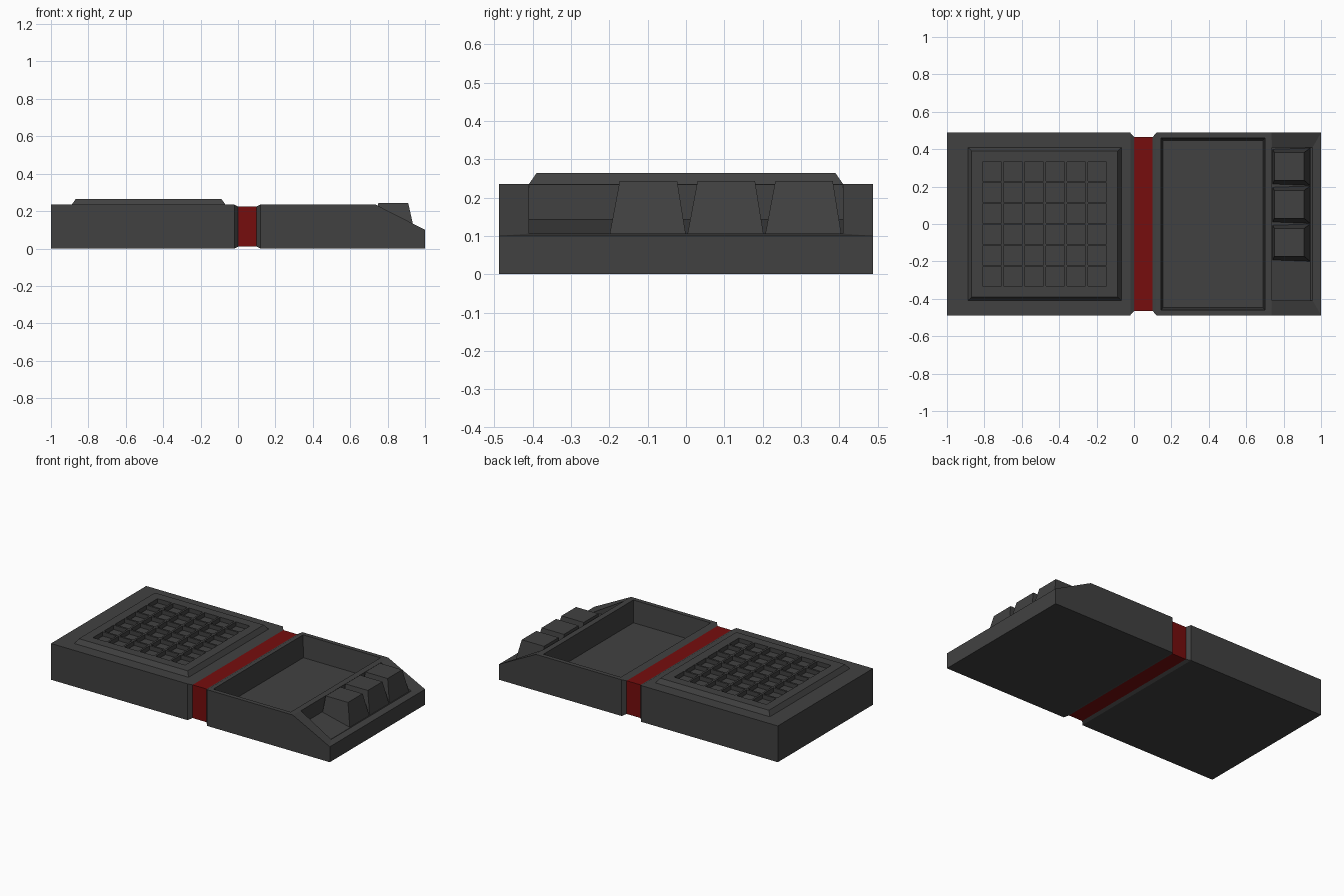
import bpy, bmesh

cube = bpy.data.objects.get("Cube")
if cube:
    bpy.data.objects.remove(cube, do_unlink=True)


def material(name, rgb):
    m = bpy.data.materials.new(name)
    m.use_nodes = True
    m.diffuse_color = (*rgb, 1)
    m.node_tree.nodes["Principled BSDF"].inputs["Base Color"].default_value = (*rgb, 1)
    return m


GREY = material("dark grey", (0.053, 0.053, 0.053))
RED = material("deep red", (0.18, 0.004, 0.004))


def rect_x(x, y, z0, z1):
    """Rectangle across the x axis, centred on y = 0."""
    return [(x, -y, z0), (x, y, z0), (x, y, z1), (x, -y, z1)]


def rect_z(x0, x1, y0, y1, z):
    """Level rectangle."""
    return [(x0, y0, z), (x1, y0, z), (x1, y1, z), (x0, y1, z)]


def loft(rings):
    """Closed solid through four-cornered rings."""
    bm = bmesh.new()
    rows = [[bm.verts.new(p) for p in ring] for ring in rings]
    for a, b in zip(rows, rows[1:]):
        for i in range(4):
            j = (i + 1) % 4
            bm.faces.new((a[i], a[j], b[j], b[i]))
    bm.faces.new(rows[0])
    bm.faces.new(rows[-1])
    bmesh.ops.recalc_face_normals(bm, faces=bm.faces)
    return bm


def step(bm, face, move):
    """Replace a face by a band leading to a moved copy, and return the copy."""
    outer = list(face.verts)
    inner = [bm.verts.new(move(v.co)) for v in outer]
    bm.faces.remove(face)
    for i in range(len(outer)):
        j = (i + 1) % len(outer)
        bm.faces.new((outer[i], outer[j], inner[j], inner[i]))
    return bm.faces.new(inner)


def finish(name, bm, mat):
    bmesh.ops.recalc_face_normals(bm, faces=bm.faces)
    me = bpy.data.meshes.new(name)
    bm.to_mesh(me)
    bm.free()
    me.materials.append(mat)
    ob = bpy.data.objects.new(name, me)
    bpy.context.collection.objects.link(ob)
    return ob


HALF, TOP = 0.488, 0.235      # outer half depth and deck height
NECK = (0.465, 0.01, 0.225)   # section where the blocks meet the band

# Left block with a chamfered inner end
finish("left_block", loft([rect_x(-1, HALF, 0, TOP), rect_x(-0.02, HALF, 0, TOP),
                           rect_x(0, *NECK)]), GREY)

# Red band between the blocks
finish("centre_band", loft([rect_x(0, *NECK), rect_x(0.1, *NECK)]), RED)

# Right block: deck, sloping end, tray and button recess
bm = loft([rect_x(0.1, *NECK), rect_x(0.12, HALF, 0, TOP),
           rect_x(0.735, HALF, 0, TOP), rect_x(1, HALF, 0, 0.1)])
deck = next(f for f in bm.faces if f.normal.z > 0.99)
slope = next(f for f in bm.faces if f.normal.z > 0.5 and f.normal.x > 0.2)


def side(v):
    return 1 if v.y > 0 else -1


rim = step(bm, deck, lambda v: (0.145 if v.x < 0.4 else 0.7, 0.46 * side(v), TOP))
step(bm, rim, lambda v: (0.156 if v.x < 0.4 else 0.69, 0.447 * side(v), 0.095))
lip = step(bm, slope, lambda v: (0.738, 0.41 * side(v), 0.234) if v.x < 0.8
           else (0.955, 0.41 * side(v), 0.106))
step(bm, lip, lambda v: (0.738, 0.41 * side(v), 0.143) if v.x < 0.8
     else (0.945, 0.41 * side(v), 0.1))
finish("right_block", bm, GREY)

# Three tapered buttons
for i in range(3):
    y = -0.1 + 0.203 * i
    finish(f"button_{i + 1}", loft([
        rect_z(0.738, 0.942, y - 0.1, y + 0.1, 0.1),
        rect_z(0.75, 0.91, y - 0.073, y + 0.077, 0.243)]), GREY)

# Raised panel with a six by six field of square pockets
CELL, PITCH, COUNT = 0.1, 0.1124, 6
CX, PANEL_TOP = -0.478, 0.264
start = -(PITCH * (COUNT - 1) + CELL) / 2
cuts = [-0.39]
for i in range(COUNT):
    cuts += [start + PITCH * i, start + PITCH * i + CELL]
cuts.append(0.39)

bm = bmesh.new()
grid = [[bm.verts.new((CX + x, y, PANEL_TOP)) for x in cuts] for y in cuts]
for r in range(len(cuts) - 1):
    for c in range(len(cuts) - 1):
        f = bm.faces.new((grid[r][c], grid[r][c + 1], grid[r + 1][c + 1], grid[r + 1][c]))
        if r % 2 and c % 2:
            step(bm, f, lambda v: (v.x, v.y, TOP + 0.001))
border = [e for e in bm.edges if e.is_boundary]
skirt = bmesh.ops.extrude_edge_only(bm, edges=border)["geom"]
for v in skirt:
    if isinstance(v, bmesh.types.BMVert):
        v.co = (CX + (v.co.x - CX) * 1.053, v.co.y * 1.051, TOP)
finish("pocket_panel", bm, GREY)
